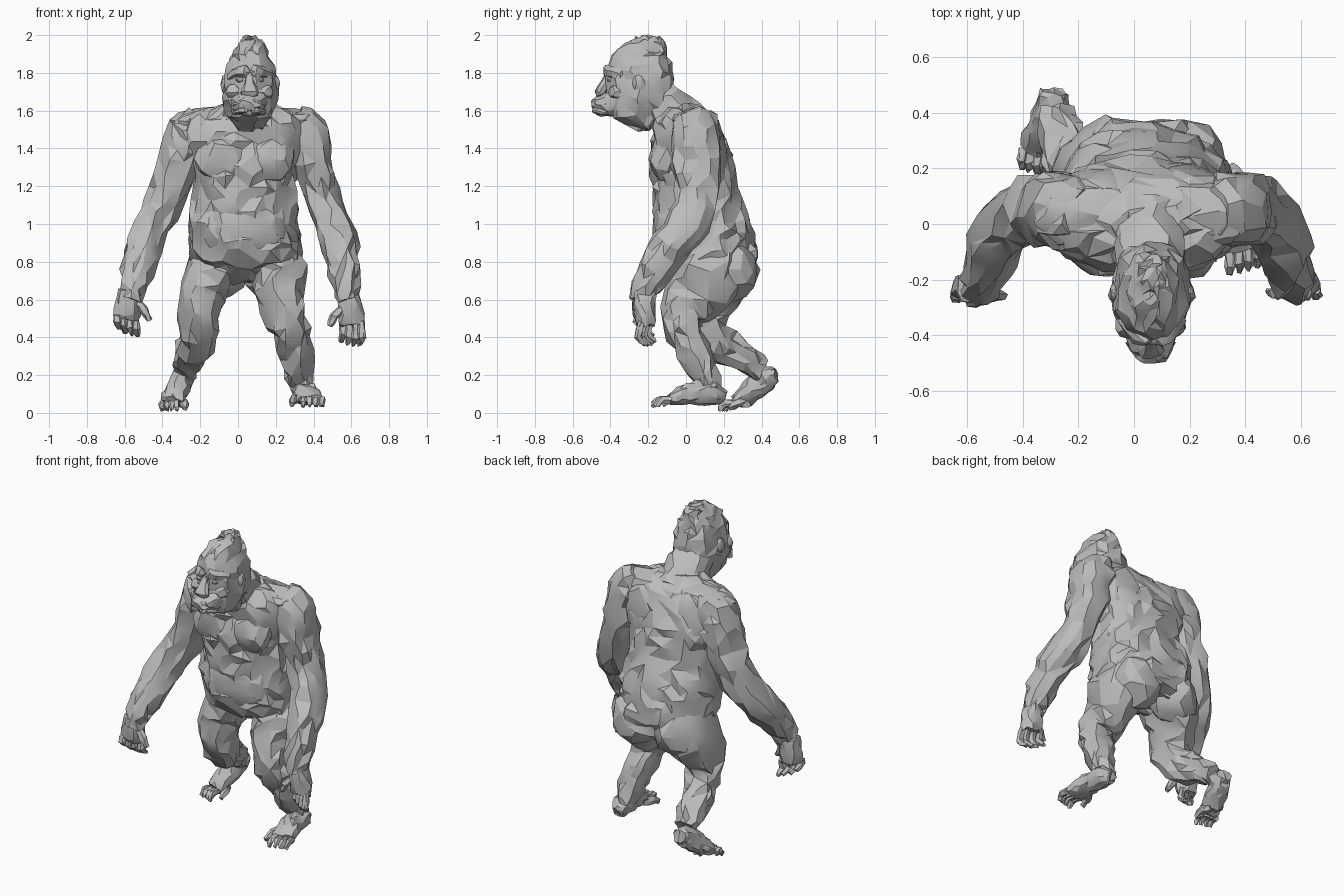
import bpy, bmesh, math, random
from mathutils import Vector

random.seed(7)
if "Cube" in bpy.data.objects:
    bpy.data.objects.remove(bpy.data.objects["Cube"])

grey = bpy.data.materials.new("stone grey")
grey.use_nodes = True
grey.diffuse_color = (0.5, 0.5, 0.5, 1)
grey.node_tree.nodes["Principled BSDF"].inputs["Base Color"].default_value = (0.5, 0.5, 0.5, 1)


def finish(name, bm, rough, keep):
    """Roughen the surface, collapse it to irregular facets and shade it."""
    for v in bm.verts:
        v.co += Vector([random.uniform(-rough, rough) for _ in range(3)])
    bmesh.ops.recalc_face_normals(bm, faces=bm.faces)
    bmesh.ops.triangulate(bm, faces=bm.faces)
    mesh = bpy.data.meshes.new(name)
    bm.to_mesh(mesh)
    bm.free()
    mesh.materials.append(grey)
    ob = bpy.data.objects.new(name, mesh)
    bpy.context.collection.objects.link(ob)
    bpy.ops.object.select_all(action='DESELECT')
    ob.select_set(True)
    bpy.context.view_layer.objects.active = ob
    if keep < 1:
        mod = ob.modifiers.new("facets", 'DECIMATE')
        mod.ratio = keep
        bpy.ops.object.modifier_apply(modifier=mod.name)
    bpy.ops.object.shade_smooth_by_angle(angle=math.radians(22))


def spline(pts, steps):
    """Catmull-Rom through tuples of any length."""
    ext = [pts[0]] + list(pts) + [pts[-1]]
    out = []
    for i in range(len(pts) - 1):
        for s in range(steps):
            t = s / steps
            out.append([0.5 * (2 * b + (c - a) * t + (2 * a - 5 * b + 4 * c - d) * t * t
                               + (3 * b - a - 3 * c + d) * t ** 3)
                        for a, b, c, d in zip(*ext[i:i + 4])])
    return out + [list(pts[-1])]


def loft(name, pts, sides=13, steps=2, flat=False, rough=0.012, keep=0.8, square=0.9):
    """Skin rings (x, y, z, half width, half depth); flat keeps the rings level."""
    path = spline(pts, steps)
    bm = bmesh.new()
    rings = []
    for i, (x, y, z, rx, ry) in enumerate(path):
        a, b = path[max(i - 1, 0)], path[min(i + 1, len(path) - 1)]
        t = (Vector(b[:3]) - Vector(a[:3])).normalized()
        if flat:
            t = Vector((0, 0, 1))
        u = (Vector((1, 0, 0)) - t * t.x).normalized()
        w = t.cross(u)
        ring = []
        for k in range(sides):
            c, s = math.cos(math.tau * k / sides), math.sin(math.tau * k / sides)
            c, s = (math.copysign(abs(q) ** square, q) for q in (c, s))
            ring.append(bm.verts.new(Vector((x, y, z)) + u * rx * c + w * ry * s))
        rings.append(ring)
    for r, q in zip(rings, rings[1:]):
        for k in range(sides):
            j = (k + 1) % sides
            bm.faces.new((r[k], r[j], q[j], q[k]))
    bm.faces.new(rings[0])
    bm.faces.new(rings[-1])
    finish(name, bm, rough, keep)


def blob(name, loc, size, rough=0.012, keep=0.9, sub=2):
    """Muscle or small lump from a scaled icosphere."""
    bm = bmesh.new()
    bmesh.ops.create_icosphere(bm, subdivisions=sub, radius=1)
    for v in bm.verts:
        v.co = Vector(loc) + Vector([c * s for c, s in zip(v.co, size)])
    finish(name, bm, rough, keep)


def digit(name, pts, r):
    """Finger or toe that tapers towards the tip."""
    loft(name, [(*p, r * f, r * f) for p, f in zip(pts, (1, 1.05, 0.6))],
         sides=6, rough=0.005, keep=1)


# Torso: hips, belly, chest and sloping shoulders
loft("torso", [
    (0.04, 0.21, 0.69, 0.13, 0.10), (0.045, 0.18, 0.74, 0.26, 0.19),
    (0.045, 0.13, 0.81, 0.29, 0.25), (0.04, 0.10, 0.91, 0.295, 0.27),
    (0.03, 0.09, 1.01, 0.30, 0.25), (0.035, 0.06, 1.13, 0.27, 0.23),
    (0.04, 0.04, 1.25, 0.27, 0.22), (0.03, 0.03, 1.38, 0.32, 0.205),
    (0.035, 0.005, 1.50, 0.34, 0.175), (0.045, 0.0, 1.57, 0.29, 0.14),
    (0.055, -0.01, 1.63, 0.14, 0.08)], sides=26, flat=True, rough=0.019)

# Muscle masses on the trunk, one per side
for s, side in ((1, "left"), (-1, "right")):
    cx = 0.04
    blob(f"{side}_chest_muscle", (cx + s * 0.12, -0.105, 1.345), (0.15, 0.095, 0.135))
    blob(f"{side}_shoulder_blade", (cx + s * 0.16, 0.13, 1.40), (0.14, 0.075, 0.18))
    blob(f"{side}_trapezius", (cx + s * 0.18, 0.03, 1.54), (0.22, 0.12, 0.075))
    blob(f"{side}_buttock", (cx + s * 0.14, 0.24, 0.755), (0.155, 0.145, 0.165))
blob("belly", (0.04, -0.06, 0.98), (0.23, 0.12, 0.19), 0.008, 0.7, 3)

# Neck and crested head
loft("neck", [(0.05, 0.00, 1.51, 0.17, 0.14), (0.055, -0.07, 1.585, 0.14, 0.125),
              (0.06, -0.16, 1.67, 0.12, 0.12)])
loft("head", [
    (0.06, -0.20, 1.50, 0.06, 0.06), (0.06, -0.255, 1.57, 0.11, 0.15),
    (0.065, -0.25, 1.66, 0.14, 0.185), (0.065, -0.245, 1.76, 0.14, 0.175),
    (0.065, -0.245, 1.85, 0.12, 0.165), (0.07, -0.235, 1.92, 0.085, 0.13),
    (0.07, -0.21, 1.97, 0.055, 0.09), (0.07, -0.19, 1.99, 0.025, 0.05)],
    sides=18, flat=True, rough=0.013)

# Face
loft("muzzle", [(0.06, -0.33, 1.645, 0.11, 0.08), (0.06, -0.42, 1.635, 0.09, 0.07),
                (0.06, -0.475, 1.63, 0.065, 0.045), (0.06, -0.495, 1.625, 0.03, 0.025)],
     rough=0.008)
loft("brow_ridge", [(-0.045, -0.34, 1.785, 0.02, 0.022), (0.015, -0.405, 1.81, 0.025, 0.03),
                    (0.065, -0.425, 1.805, 0.025, 0.03), (0.115, -0.405, 1.81, 0.025, 0.03),
                    (0.175, -0.34, 1.785, 0.02, 0.022)], sides=7, rough=0.007, keep=0.9)
loft("nose", [(0.06, -0.40, 1.80, 0.02, 0.02), (0.06, -0.43, 1.74, 0.028, 0.028),
              (0.06, -0.455, 1.695, 0.05, 0.03), (0.06, -0.45, 1.675, 0.03, 0.015)],
     sides=9, rough=0.004, keep=0.9)
for z, name in ((1.645, "upper_lip"), (1.60, "lower_lip")):
    loft(name, [(-0.02, -0.42, z - 0.012, 0.012, 0.012), (0.02, -0.47, z, 0.016, 0.016),
                (0.06, -0.485, z + 0.002, 0.017, 0.017), (0.10, -0.47, z, 0.016, 0.016),
                (0.14, -0.42, z - 0.012, 0.012, 0.012)], sides=7, rough=0.003, keep=1)
for s, side in ((1, "left"), (-1, "right")):
    blob(f"{side}_eye", (0.062 + s * 0.052, -0.402, 1.765), (0.022, 0.018, 0.015), 0.002, 1)
    blob(f"{side}_cheek", (0.06 + s * 0.08, -0.365, 1.70), (0.045, 0.045, 0.045), 0.006)
    blob(f"{side}_ear", (0.065 + s * 0.137, -0.25, 1.74), (0.018, 0.032, 0.05), 0.005)

# Arms: shoulder, elbow, forearm, wrist
loft("left_arm", [
    (0.29, 0.04, 1.57, 0.07, 0.09), (0.345, 0.05, 1.50, 0.12, 0.135),
    (0.375, 0.05, 1.40, 0.115, 0.14), (0.415, 0.055, 1.25, 0.10, 0.125),
    (0.47, 0.045, 1.08, 0.095, 0.115), (0.525, -0.03, 0.94, 0.10, 0.11),
    (0.55, -0.125, 0.81, 0.09, 0.095), (0.57, -0.21, 0.68, 0.07, 0.075),
    (0.585, -0.23, 0.60, 0.058, 0.06)], rough=0.016)
loft("right_arm", [
    (-0.20, 0.04, 1.57, 0.07, 0.09), (-0.25, 0.05, 1.49, 0.12, 0.135),
    (-0.29, 0.05, 1.39, 0.115, 0.14), (-0.335, 0.05, 1.25, 0.105, 0.125),
    (-0.405, 0.04, 1.08, 0.10, 0.115), (-0.475, -0.03, 0.94, 0.10, 0.11),
    (-0.52, -0.13, 0.81, 0.09, 0.095), (-0.55, -0.215, 0.68, 0.07, 0.075),
    (-0.565, -0.235, 0.60, 0.058, 0.06)], rough=0.016)

# Hands: palm, four curled fingers and a thumb
for s, side, hx, hy, hz, lift in ((1, "left", 0.59, -0.215, 0.53, 0),
                                  (-1, "right", -0.575, -0.225, 0.56, 0.018)):
    loft(f"{side}_palm", [(hx, hy, hz + 0.09, 0.055, 0.06), (hx + s * 0.01, hy, hz, 0.07, 0.058),
                          (hx + s * 0.015, hy, hz - 0.07, 0.062, 0.045)],
         sides=11, rough=0.009, keep=0.9)
    for i in range(4):
        fx, fy = hx + s * (0.065 - 0.033 * i), hy - 0.02 + 0.016 * i
        drop = 0.02 * math.sin(1 + i * 0.7) - lift * (3 - i)
        digit(f"{side}_finger_{i + 1}", [(fx, fy, hz - 0.05), (fx, fy - 0.02, hz - 0.11 - drop),
                                         (fx - s * 0.012, fy + 0.025, hz - 0.15 - drop)], 0.02)
    digit(f"{side}_thumb", [(hx - s * 0.04, hy - 0.02, hz + 0.02),
                            (hx - s * 0.08, hy - 0.03, hz - 0.02),
                            (hx - s * 0.105, hy - 0.03, hz - 0.07)], 0.022)

# Legs: left steps forward, right pushes off behind
loft("left_leg", [
    (0.19, 0.14, 0.86, 0.13, 0.16), (0.225, 0.11, 0.73, 0.145, 0.19),
    (0.22, 0.04, 0.62, 0.125, 0.165), (0.25, -0.02, 0.52, 0.105, 0.12),
    (0.28, -0.015, 0.43, 0.10, 0.10), (0.305, 0.045, 0.32, 0.088, 0.092),
    (0.325, 0.095, 0.21, 0.07, 0.07), (0.34, 0.135, 0.11, 0.058, 0.058)], rough=0.016)
loft("right_leg", [
    (-0.10, 0.16, 0.86, 0.13, 0.16), (-0.15, 0.15, 0.73, 0.135, 0.19),
    (-0.19, 0.12, 0.62, 0.12, 0.165), (-0.205, 0.09, 0.52, 0.108, 0.13),
    (-0.21, 0.12, 0.42, 0.10, 0.105), (-0.235, 0.21, 0.345, 0.09, 0.09),
    (-0.26, 0.32, 0.28, 0.075, 0.072), (-0.28, 0.40, 0.225, 0.06, 0.058)], rough=0.016)

# Feet: heel, arch and ball
loft("left_foot", [(0.34, 0.205, 0.085, 0.035, 0.03), (0.345, 0.16, 0.10, 0.058, 0.055),
                   (0.355, 0.06, 0.11, 0.062, 0.062), (0.37, -0.03, 0.09, 0.072, 0.045),
                   (0.38, -0.09, 0.07, 0.072, 0.028)], sides=12, rough=0.009, keep=0.9)
loft("right_foot", [(-0.285, 0.475, 0.205, 0.045, 0.04), (-0.295, 0.43, 0.185, 0.06, 0.065),
                    (-0.315, 0.37, 0.135, 0.06, 0.068), (-0.34, 0.31, 0.09, 0.06, 0.055),
                    (-0.35, 0.265, 0.06, 0.06, 0.035)], sides=12, rough=0.009, keep=0.9)

# Toes, the big toe splayed inward
for s, side, x, y, z, spread in ((1, "left", 0.38, -0.08, 0.065, 1),
                                 (-1, "right", -0.352, 0.275, 0.045, 0.75)):
    for i in range(4):
        tx = x + s * spread * (0.062 - 0.034 * i)
        n = 0.01 * i
        digit(f"{side}_toe_{i + 1}", [(tx, y, z), (tx + s * 0.004, y - 0.04 - n, z + 0.005),
                                      (tx + s * 0.004, y - 0.07 - n, z - 0.03)], 0.018)
    digit(f"{side}_big_toe", [(x - s * 0.055 * spread, y + 0.06, z + 0.01),
                              (x - s * 0.085 * spread, y + 0.005, z + 0.005),
                              (x - s * 0.095 * spread, y - 0.045, z - 0.02)], 0.024)
